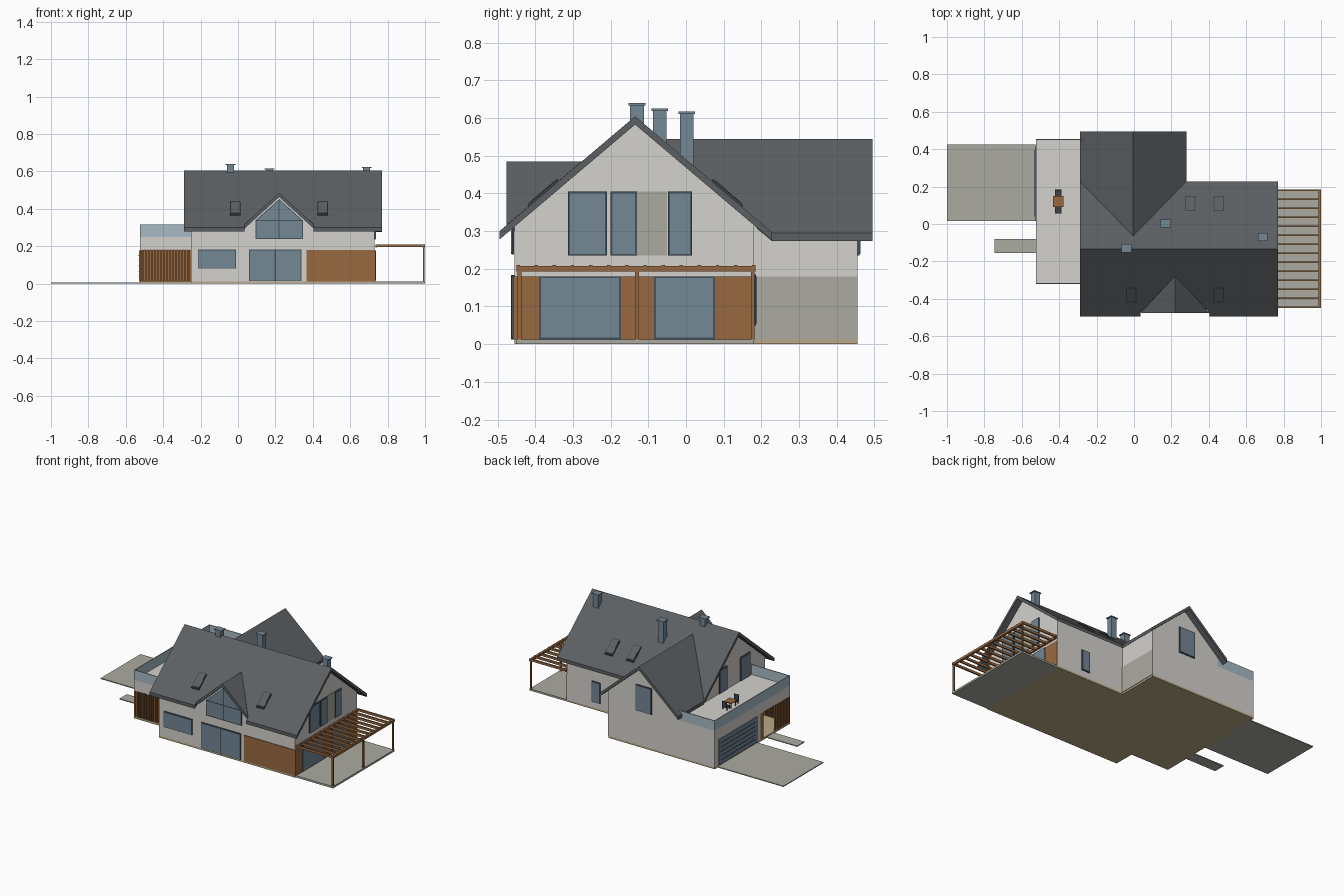
import bpy, bmesh

if "Cube" in bpy.data.objects:
    bpy.data.objects.remove(bpy.data.objects["Cube"])

def material(name, rgb):
    m = bpy.data.materials.new(name)
    lin = [(c / 255 / 12.92) if c < 11 else ((c / 255 + 0.055) / 1.055) ** 2.4 for c in rgb]
    m.diffuse_color = (*lin, 1)
    m.use_nodes = True
    m.node_tree.nodes["Principled BSDF"].inputs["Base Color"].default_value = m.diffuse_color
    return m

WHITE = material("white_render", (212, 210, 205))
STONE = material("stone_grey", (172, 171, 161))
WOOD = material("wood", (152, 106, 64))
GLASS = material("blue_glass", (116, 136, 150))
FRAME = material("window_frame", (70, 82, 92))
ROOF = material("roof_slate", (92, 96, 99))
TAN = material("tan_base", (186, 170, 134))
RAIL = material("pale_glass", (168, 186, 197))
DARK = material("dark_metal", (62, 66, 70))

def prism(name, points, offset, mat):
    """Closed solid between a polygon and its copy moved by offset."""
    bm = bmesh.new()
    a = [bm.verts.new(p) for p in points]
    b = [bm.verts.new([p[i] + offset[i] for i in range(3)]) for p in points]
    bm.faces.new(a)
    bm.faces.new(b[::-1])
    n = len(a)
    for i in range(n):
        bm.faces.new((a[i], b[i], b[(i + 1) % n], a[(i + 1) % n]))
    bmesh.ops.recalc_face_normals(bm, faces=bm.faces)
    me = bpy.data.meshes.new(name)
    bm.to_mesh(me)
    bm.free()
    me.materials.append(mat)
    ob = bpy.data.objects.new(name, me)
    bpy.context.collection.objects.link(ob)
    return ob

def box(name, x0, x1, y0, y1, z0, z1, mat):
    return prism(name, [(x0, y0, z0), (x1, y0, z0), (x1, y1, z0), (x0, y1, z0)],
                 (0, 0, z1 - z0), mat)

def plate(name, wall, a0, a1, z0, z1, depth, mat):
    """Thin plate on a wall given as (axis, position, outward sign)."""
    axis, pos, sign = wall
    p, q = sorted((pos, pos + sign * depth))
    if axis == 'x':
        return box(name, p, q, a0, a1, z0, z1, mat)
    return box(name, a0, a1, p, q, z0, z1, mat)

def window(name, wall, a0, a1, z0, z1, bars=()):
    plate(name + "_frame", wall, a0, a1, z0, z1, 0.006, FRAME)
    plate(name + "_glass", wall, a0 + .005, a1 - .005, z0 + .005, z1 - .005, 0.008, GLASS)
    for b in bars:
        plate(name + "_bar", wall, b - .003, b + .003, z0, z1, 0.0095, FRAME)

FRONT, BACK = ('y', -.455, -1), ('y', .18, 1)
EAST, WEST = ('x', .73, 1), ('x', -.25, -1)
WING_BACK, GARAGE = ('y', .455, 1), ('x', -.525, -1)

# Base slab and paving
prism("base_slab", [(-.525, -.32, 0), (-.25, -.32, 0), (-.25, -.455, 0), (.73, -.455, 0),
                    (.73, .18, 0), (.24, .18, 0), (.24, .455, 0), (-.525, .455, 0)],
      (0, 0, .012), TAN)
box("patio", .73, 1, -.45, .18, 0, .012, STONE)
box("driveway", -1, -.525, .015, .425, 0, .006, STONE)
box("path", -.745, -.525, -.155, -.08, 0, .006, STONE)

# Roof height rules
def main_z(x, y): return .605 - .847 * abs(y + .135)
def wing_z(x, y): return .545 - .875 * abs(x + .005)
def dormer_z(x, y): return .485 - .91 * abs(x - .22)

def roof(name, plan, height):
    prism(name, [(x, y, height(x, y)) for x, y in plan], (0, 0, -.022), ROOF)

# Walls
def gable_profile(lo, hi, mid, height):
    return [(lo, .012), (hi, .012), (hi, height(hi)), (mid, height(mid)), (lo, height(lo))]

prof = gable_profile(-.455, .18, -.135, lambda y: main_z(0, y) - .012)
prism("main_walls", [(-.25, y, z) for y, z in prof], (.98, 0, 0), WHITE)
prof = gable_profile(-.25, .24, -.005, lambda x: wing_z(x, 0) - .012)
prism("wing_walls", [(x, .1, z) for x, z in prof], (0, .355, 0), WHITE)
prism("dormer_wall", [(.03, -.456, .30), (.41, -.456, .30), (.22, -.456, .473)], (0, .15, 0), WHITE)

# Roof slopes with valleys
roof("main_roof_front", [(-.29, -.135), (-.29, -.495), (.035, -.495), (.035, -.475), (.22, -.277),
                         (.405, -.475), (.405, -.495), (.77, -.495), (.77, -.135)], main_z)
roof("main_roof_back", [(-.29, -.135), (.77, -.135), (.77, .228), (.28, .228), (-.005, -.064),
                        (-.29, .228)], main_z)
for s in (-1, 1):
    roof("wing_roof", [(-.005, -.064), (-.005, .495), (-.005 + s * .285, .495),
                       (-.005 + s * .285, .228)], wing_z)
    roof("dormer_roof", [(.22, -.277), (.22, -.476), (.22 + s * .185, -.476)], dormer_z)

# Roof windows
for s, xs in ((-1, (-.015, .453)), (1, (.3, .453))):
    for x in xs:
        y0, y1 = -.135 + s * .205, -.135 + s * .285
        for nm, d, up, mat in (("skylight_frame", 0, .008, DARK), ("skylight_pane", .005, .01, ROOF)):
            a, b = y0 + s * d, y1 - s * d
            prism(nm, [(x - .028 + d, a, main_z(x, a)), (x + .028 - d, a, main_z(x, a)),
                       (x + .028 - d, b, main_z(x, b)), (x - .028 + d, b, main_z(x, b))],
                  (0, 0, up), mat)

# Chimneys
for x, y, top in ((-.04, -.13, .64), (.168, .002, .617), (.688, -.07, .625)):
    box("chimney", x - .019, x + .019, y - .018, y + .018, .44, top - .005, GLASS)
    box("chimney_cap", x - .026, x + .026, y - .022, y + .022, top - .006, top, GLASS)

# Cladding panels
plate("front_cladding", FRONT, .365, .734, .012, .18, .004, WOOD)
plate("side_cladding", EAST, -.455, .18, .012, .18, .004, WOOD)
plate("wing_cladding", ('x', .24, 1), .18, .455, .012, .18, .003, STONE)
plate("gable_panel", EAST, -.13, -.05, .235, .405, .003, STONE)

# Windows and doors
window("front_window", FRONT, -.215, -.01, .08, .183)
window("front_door", FRONT, .058, .34, .013, .183, (.199,))
window("patio_door", EAST, -.39, -.173, .013, .18)
window("patio_door", EAST, -.085, .077, .013, .18)
for a0, a1 in ((-.313, -.21), (-.2, -.13), (-.048, .016)):
    window("gable_window", EAST, a0, a1, .235, .405)
for a0, a1 in ((-.30, -.20), (-.06, .02)):
    window("terrace_door", WEST, a0, a1, .252, .405)
window("wing_window", WING_BACK, -.075, .04, .235, .405)
window("back_window", BACK, .49, .55, .05, .185)
plate("entrance_door", WEST, -.155, -.08, .012, .165, .006, WOOD)

# Dormer window
for nm, d, depth, mat in (("dormer_frame", 0, .006, FRAME), ("dormer_glass", .005, .008, GLASS)):
    prism(nm, [(.093 + d, -.456, .238 + d), (.347 - d, -.456, .238 + d), (.347 - d, -.456, .338 - d / 2),
               (.22, -.456, .452 - d), (.093 + d, -.456, .338 - d / 2)], (0, -depth, 0), mat)
box("dormer_bar", .217, .223, -.465, -.456, .24, .448, FRAME)
box("dormer_bar", .095, .345, -.465, -.456, .334, .34, FRAME)

# Garage, porch and roof terrace
box("garage_walls", -.525, -.25, -.015, .455, .012, .19, WHITE)
box("terrace_deck", -.525, -.25, -.32, .455, .18, .25, WHITE)
box("porch_post", -.525, -.25, -.05, -.015, .012, .18, WOOD)
plate("garage_door", GARAGE, .02, .415, .012, .178, .005, GLASS)
for i in range(1, 6):
    z = .012 + i * .0277
    plate("garage_door_groove", GARAGE, .04, .395, z - .0015, z + .0015, .007, FRAME)
for i in range(18):
    x = -.525 + i * .0157
    box("porch_slat", x, x + .008, -.32, -.308, .012, .18, WOOD)
for i in range(10):
    y = -.32 + i * .0157
    box("porch_slat", -.525, -.513, y, y + .008, .012, .18, WOOD)
box("railing_front", -.525, -.25, -.32, -.315, .25, .315, RAIL)
box("railing_back", -.525, -.25, .45, .455, .25, .315, RAIL)
box("railing_side", -.525, -.52, -.315, .45, .25, .315, RAIL)

# Terrace table and chairs
box("table_top", -.432, -.378, .09, .15, .283, .288, WOOD)
for x in (-.427, -.387):
    for y in (.095, .14):
        box("table_leg", x, x + .005, y, y + .005, .25, .283, WOOD)
for s in (-1, 1):
    y = .12 + s * .045
    box("chair_seat", -.422, -.388, y - .017, y + .017, .266, .272, DARK)
    box("chair_back", -.422, -.388, y + s * .017 - .002, y + s * .017 + .002, .266, .305, DARK)
    for x in (-.421, -.393):
        for d in (-.015, .011):
            box("chair_leg", x, x + .004, y + d, y + d + .004, .25, .266, DARK)

# Pergola
for y in (-.447, -.135, .172):
    box("pergola_post", .988, .998, y, y + .01, .01, .195, WOOD)
box("pergola_beam", .986, 1, -.45, .185, .193, .208, WOOD)
box("pergola_wall_beam", .734, .744, -.45, .185, .193, .208, WOOD)
for i in range(14):
    y = -.45 + i * .0481
    box("pergola_rafter", .734, 1, y, y + .009, .195, .21, WOOD)
